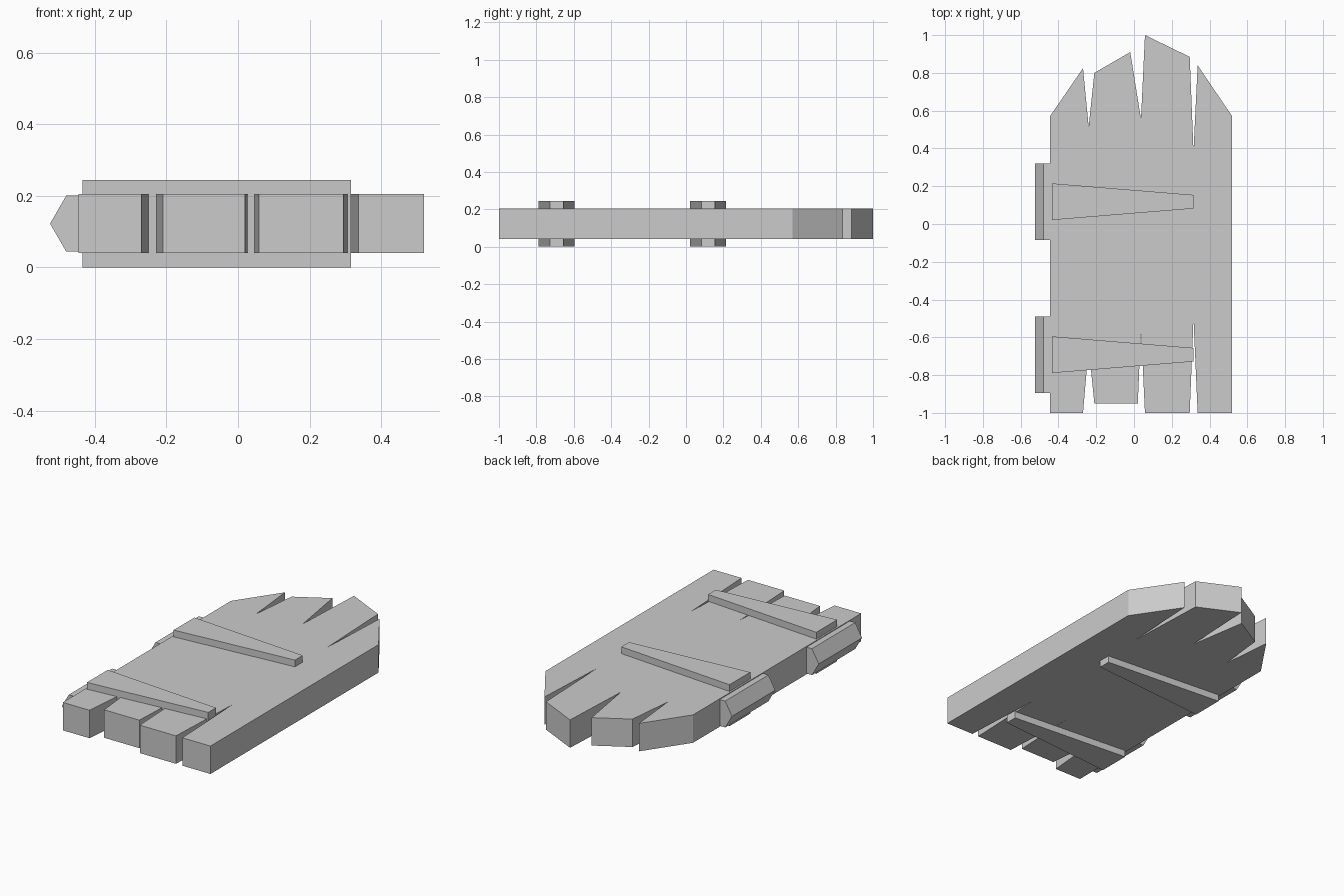
import bpy
import bmesh
from math import pi

old = bpy.data.objects.get("Cube")
if old:
    bpy.data.objects.remove(old, do_unlink=True)

grey = bpy.data.materials.new("plain_grey")
grey.use_nodes = True
colour = (0.6, 0.6, 0.6, 1)
grey.diffuse_color = colour
grey.node_tree.nodes["Principled BSDF"].inputs["Base Color"].default_value = colour


def finish(name, bm):
    bmesh.ops.recalc_face_normals(bm, faces=bm.faces)
    mesh = bpy.data.meshes.new(name)
    bm.to_mesh(mesh)
    bm.free()
    mesh.materials.append(grey)
    obj = bpy.data.objects.new(name, mesh)
    bpy.context.collection.objects.link(obj)
    return obj


def prism(name, outline, bottom, top):
    """Extrude a flat outline straight up."""
    bm = bmesh.new()
    base = bm.faces.new([bm.verts.new((x, y, bottom)) for x, y in outline])
    side = bmesh.ops.extrude_face_region(bm, geom=[base], use_keep_orig=True)
    moved = [v for v in side["geom"] if isinstance(v, bmesh.types.BMVert)]
    bmesh.ops.translate(bm, verts=moved, vec=(0, 0, top - bottom))
    return finish(name, bm)


# Door slab: broken plank ends, split by narrow V-shaped cracks
front_end = [(-0.445, -1), (-0.27, -1), (-0.24, -0.65), (-0.21, -0.95),
             (0.02, -0.95), (0.037, -0.555), (0.058, -1), (0.295, -1),
             (0.315, -0.5), (0.337, -1), (0.52, -1)]
back_end = [(0.52, 0.57), (0.337, 0.84), (0.315, 0.385), (0.295, 0.885),
            (0.058, 1), (0.037, 0.555), (-0.02, 0.91), (-0.21, 0.8),
            (-0.24, 0.515), (-0.27, 0.825), (-0.445, 0.57)]
prism("plank_door", front_end + back_end, 0.04, 0.205)

# Each hinge: a tapered strap showing on both faces and a hexagonal barrel
for label, y in (("front", -0.692), ("back", 0.118)):
    prism(label + "_hinge_strap",
          [(-0.435, y - 0.097), (0.315, y - 0.036),
           (0.315, y + 0.036), (-0.435, y + 0.097)], 0, 0.245)

    bm = bmesh.new()
    bmesh.ops.create_cone(bm, cap_ends=True, segments=6,
                          radius1=0.09, radius2=0.09, depth=0.404)
    barrel = finish(label + "_hinge_barrel", bm)
    # Barrel lies along y with one corner pointing out sideways
    barrel.rotation_euler = (pi / 2, pi / 6, 0)
    barrel.location = (-0.435, y, 0.1225)
